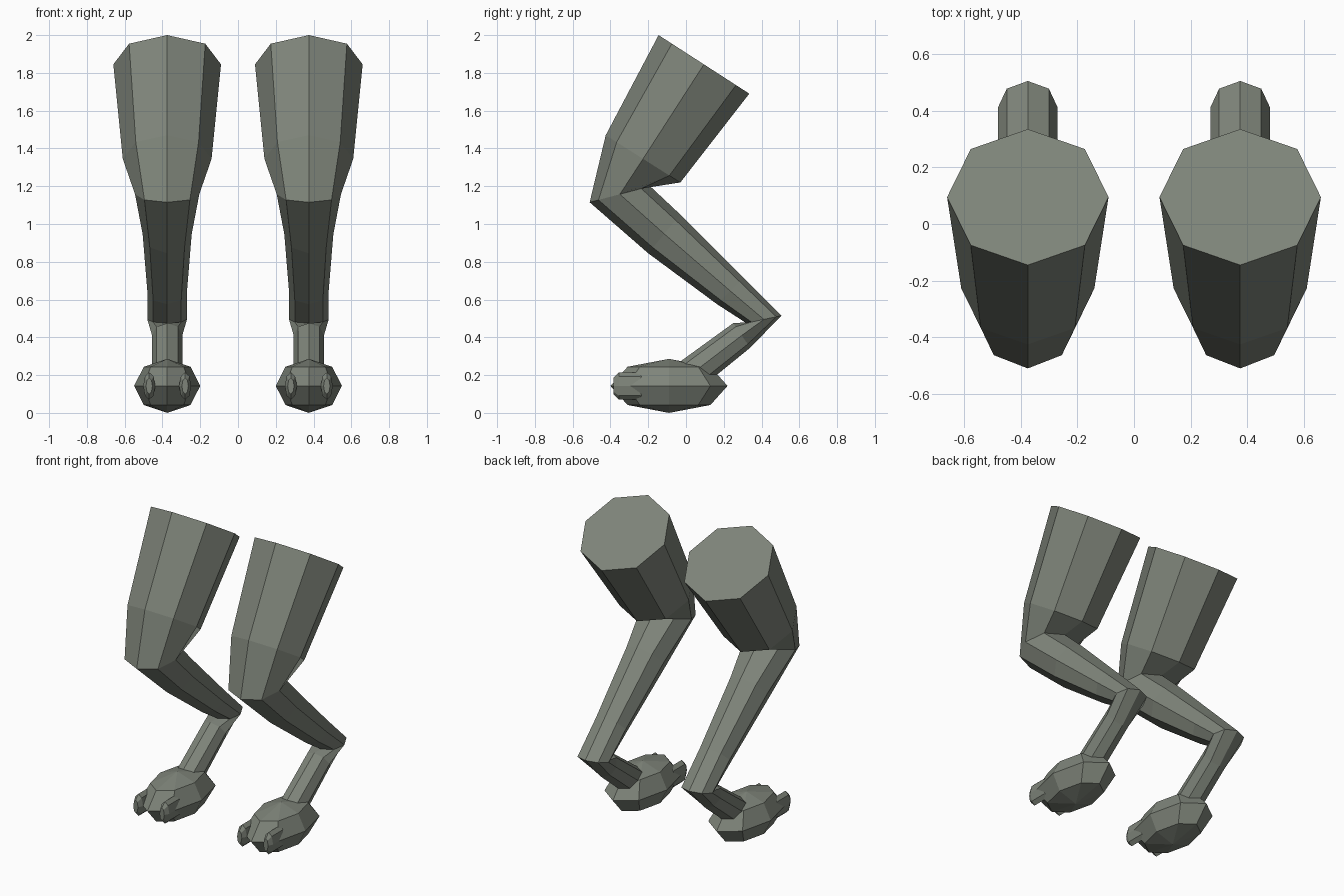
import bpy, bmesh, math
from mathutils import Matrix

if "Cube" in bpy.data.objects:
    bpy.data.objects.remove(bpy.data.objects["Cube"])

skin = bpy.data.materials.new("grey_green")
skin.diffuse_color = (0.209, 0.231, 0.193, 1)
skin.use_nodes = True
skin.node_tree.nodes["Principled BSDF"].inputs["Base Color"].default_value = skin.diffuse_color

SIDES = 8


def finish(bm, name):
    bmesh.ops.recalc_face_normals(bm, faces=bm.faces)
    mesh = bpy.data.meshes.new(name)
    bm.to_mesh(mesh)
    bm.free()
    mesh.materials.append(skin)
    obj = bpy.data.objects.new(name, mesh)
    bpy.context.collection.objects.link(obj)
    return obj


def loft(name, x, rings):
    """Eight-sided tube; each ring is (front y, front z, back y, back z, half width)."""
    bm = bmesh.new()
    loops = []
    for fy, fz, by, bz, w in rings:
        loop = []
        for i in range(SIDES):
            a = 2 * math.pi * i / SIDES
            c = math.cos(a) / 2
            loop.append(bm.verts.new((x + w * math.sin(a),
                                      (fy + by) / 2 + (by - fy) * c,
                                      (fz + bz) / 2 + (bz - fz) * c)))
        loops.append(loop)
    for lo, hi in zip(loops, loops[1:]):
        for i in range(SIDES):
            j = (i + 1) % SIDES
            bm.faces.new((lo[i], lo[j], hi[j], hi[i]))
    bm.faces.new(loops[0])
    bm.faces.new(loops[-1])
    return finish(bm, name)


def ball(name, centre, radii):
    bm = bmesh.new()
    bmesh.ops.create_uvsphere(
        bm, u_segments=SIDES, v_segments=4, radius=1,
        matrix=Matrix.Translation(centre) @ Matrix.Diagonal((*radii, 1)))
    return finish(bm, name)


# Thigh, knee, shin, ankle and lower ankle in one bent tube
LEG = [
    (-0.145, 2.00, 0.335, 1.69, 0.285),
    (-0.425, 1.47, -0.03, 1.22, 0.235),
    (-0.51, 1.115, -0.19, 1.20, 0.17),
    (-0.20, 0.845, -0.03, 1.05, 0.13),
    (0.165, 0.575, 0.305, 0.715, 0.105),
    (0.32, 0.475, 0.505, 0.515, 0.105),
    (0.25, 0.475, 0.34, 0.345, 0.08),
    (-0.04, 0.265, 0.10, 0.15, 0.08),
]

# Stubby toe running forward out of the foot
TOE = [
    (-0.385, 0.10, -0.385, 0.185, 0.017),
    (-0.355, 0.07, -0.355, 0.215, 0.032),
    (-0.24, 0.07, -0.24, 0.215, 0.032),
    (-0.20, 0.10, -0.20, 0.185, 0.017),
]

for side, label in ((-1, "left"), (1, "right")):
    x = side * 0.375
    loft(f"{label}_leg", x, LEG)
    ball(f"{label}_foot", (x, -0.09, 0.143), (0.175, 0.31, 0.143))
    for t, where in ((-1, "left"), (1, "right")):
        loft(f"{label}_foot_{where}_toe", x + t * 0.095, TOE)
